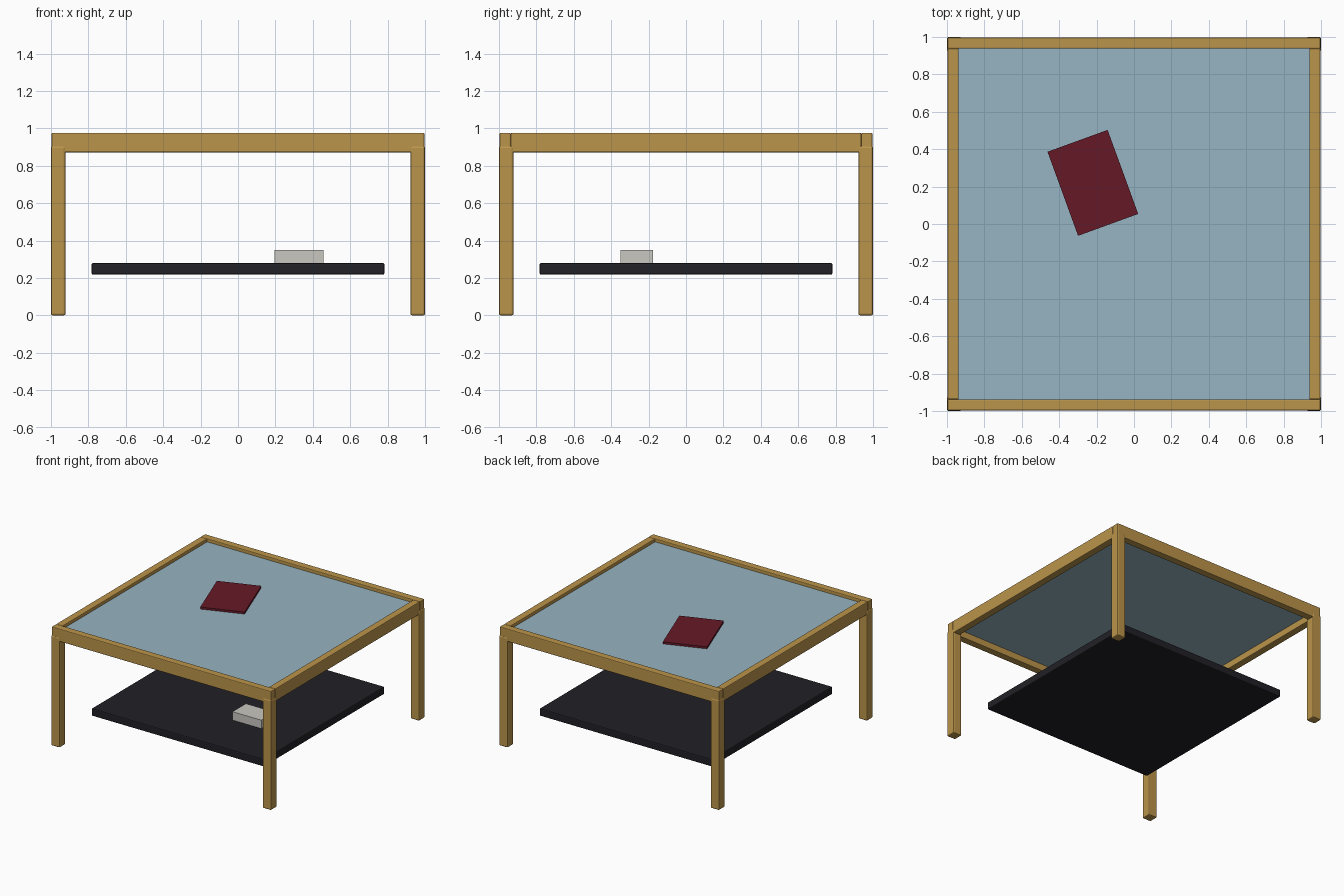
import bpy
from math import radians

if "Cube" in bpy.data.objects:
    bpy.data.objects.remove(bpy.data.objects["Cube"])


def material(name, rgb):
    m = bpy.data.materials.new(name)
    m.diffuse_color = (*rgb, 1.0)
    m.use_nodes = True
    m.node_tree.nodes["Principled BSDF"].inputs["Base Color"].default_value = m.diffuse_color
    return m


WOOD = material("oak", (0.50, 0.30, 0.07))
GLASS = material("glass", (0.31, 0.46, 0.54))
BLACK = material("black_shelf", (0.015, 0.015, 0.02))
RED = material("red_cover", (0.13, 0.01, 0.02))
STONE = material("pale_box", (0.58, 0.57, 0.53))


def block(name, lo, hi, mat, bevel=0.0, turn=0.0):
    """Box between two corners, optionally with rounded edges."""
    bpy.ops.mesh.primitive_cube_add(
        size=1, location=[(a + b) / 2 for a, b in zip(lo, hi)])
    ob = bpy.context.object
    ob.name = name
    ob.scale = [b - a for a, b in zip(lo, hi)]
    bpy.ops.object.transform_apply(location=False, rotation=False, scale=True)
    ob.rotation_euler.z = radians(turn)
    ob.data.materials.append(mat)
    if bevel:
        mod = ob.modifiers.new("edge", 'BEVEL')
        mod.width = bevel
        mod.segments = 2
    return ob


OUT, LEG, RAIL = 1.0, 0.078, 0.06
TOP, RAIL_LOW = 0.976, 0.872

# Legs
for sx, side in ((-1, "left"), (1, "right")):
    for sy, end in ((-1, "front"), (1, "back")):
        c = OUT - LEG / 2
        h = LEG / 2
        block(f"{end}_{side}_leg", (sx * c - h, sy * c - h, 0),
              (sx * c + h, sy * c + h, 0.906), WOOD, 0.01)

# Rails: front and back run full width, side rails fit between them
e = 0.997
c, h = e - RAIL / 2, RAIL / 2
for s, end, side in ((-1, "front", "left"), (1, "back", "right")):
    block(f"{end}_rail", (-e, s * c - h, RAIL_LOW), (e, s * c + h, TOP), WOOD, 0.006)
    block(f"{side}_rail", (s * c - h, -e + RAIL, RAIL_LOW),
          (s * c + h, e - RAIL, TOP), WOOD, 0.006)

# Glass top and lower shelf
block("glass_top", (-0.94, -0.94, 0.926), (0.94, 0.94, 0.95), GLASS)
block("lower_shelf", (-0.783, -0.783, 0.218), (0.783, 0.783, 0.28), BLACK, 0.008)

# Items on the table
block("magazine", (-0.22 - 0.171, 0.22 - 0.239, 0.95),
      (-0.22 + 0.171, 0.22 + 0.239, 0.967), RED, turn=20)
block("small_box", (0.195, -0.35, 0.28), (0.457, -0.176, 0.349), STONE)
